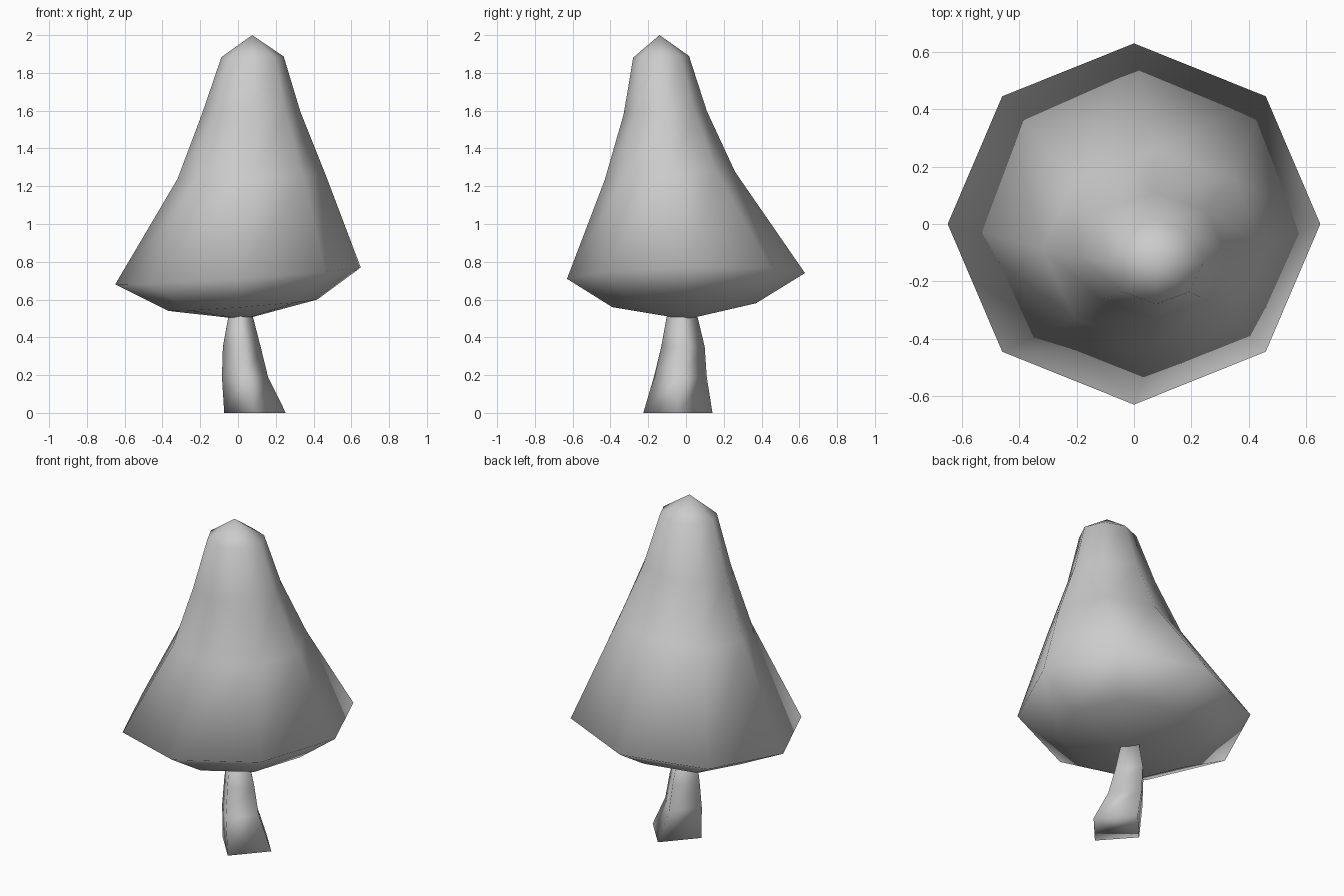
import bpy, bmesh, math

if "Cube" in bpy.data.objects:
    bpy.data.objects.remove(bpy.data.objects["Cube"], do_unlink=True)

grey = bpy.data.materials.new("plain_grey")
grey.use_nodes = True
colour = (0.6, 0.6, 0.6, 1)
grey.diffuse_color = colour
grey.node_tree.nodes["Principled BSDF"].inputs["Base Color"].default_value = colour


def loft(name, sides, rings, bottom=None, top=None):
    """Join rings of (centre x, y, z, radius x, y, tilt x, y); close the ends with poles or flat faces."""
    bm = bmesh.new()
    loops = []
    for cx, cy, cz, rx, ry, tx, ty in rings:
        loop = []
        for i in range(sides):
            a = math.tau * i / sides
            dx, dy = rx * math.cos(a), ry * math.sin(a)
            loop.append(bm.verts.new((cx + dx, cy + dy, cz + tx * dx + ty * dy)))
        loops.append(loop)
    for low, high in zip(loops, loops[1:]):
        for i in range(sides):
            j = (i + 1) % sides
            bm.faces.new((low[i], low[j], high[j], high[i]))
    for loop, pole in ((loops[0], bottom), (loops[-1], top)):
        if pole:
            tip = bm.verts.new(pole)
            for i in range(sides):
                bm.faces.new((loop[i], loop[(i + 1) % sides], tip))
        else:
            bm.faces.new(loop)
    bmesh.ops.recalc_face_normals(bm, faces=bm.faces)
    for face in bm.faces:
        face.smooth = True
    mesh = bpy.data.meshes.new(name)
    bm.to_mesh(mesh)
    bm.free()
    mesh.materials.append(grey)
    obj = bpy.data.objects.new(name, mesh)
    bpy.context.collection.objects.link(obj)
    return obj


# Leaning eight-sided cap, from the underside to the tip
loft("cap", 8, [
    (0.025, -0.01, 0.57, 0.395, 0.38, 0.076, 0.027),
    (0, 0, 0.725, 0.65, 0.63, 0.069, 0.024),
    (0.07, -0.085, 1.255, 0.39, 0.345, 0.04, 0.06),
    (0.07, -0.11, 1.59, 0.26, 0.22, 0.02, 0.04),
    (0.077, -0.132, 1.885, 0.165, 0.148, 0.01, 0.03),
], bottom=(0.03, 0, 0.495), top=(0.075, -0.14, 2))

# Bent four-sided stem, ending inside the cap
loft("stem", 4, [
    (0.09, -0.043, 0, 0.163, 0.183, 0, 0),
    (0.037, -0.03, 0.19, 0.122, 0.14, 0, 0),
    (0.02, -0.016, 0.35, 0.1, 0.115, 0, 0),
    (0.012, -0.022, 0.55, 0.056, 0.073, 0, 0),
])
